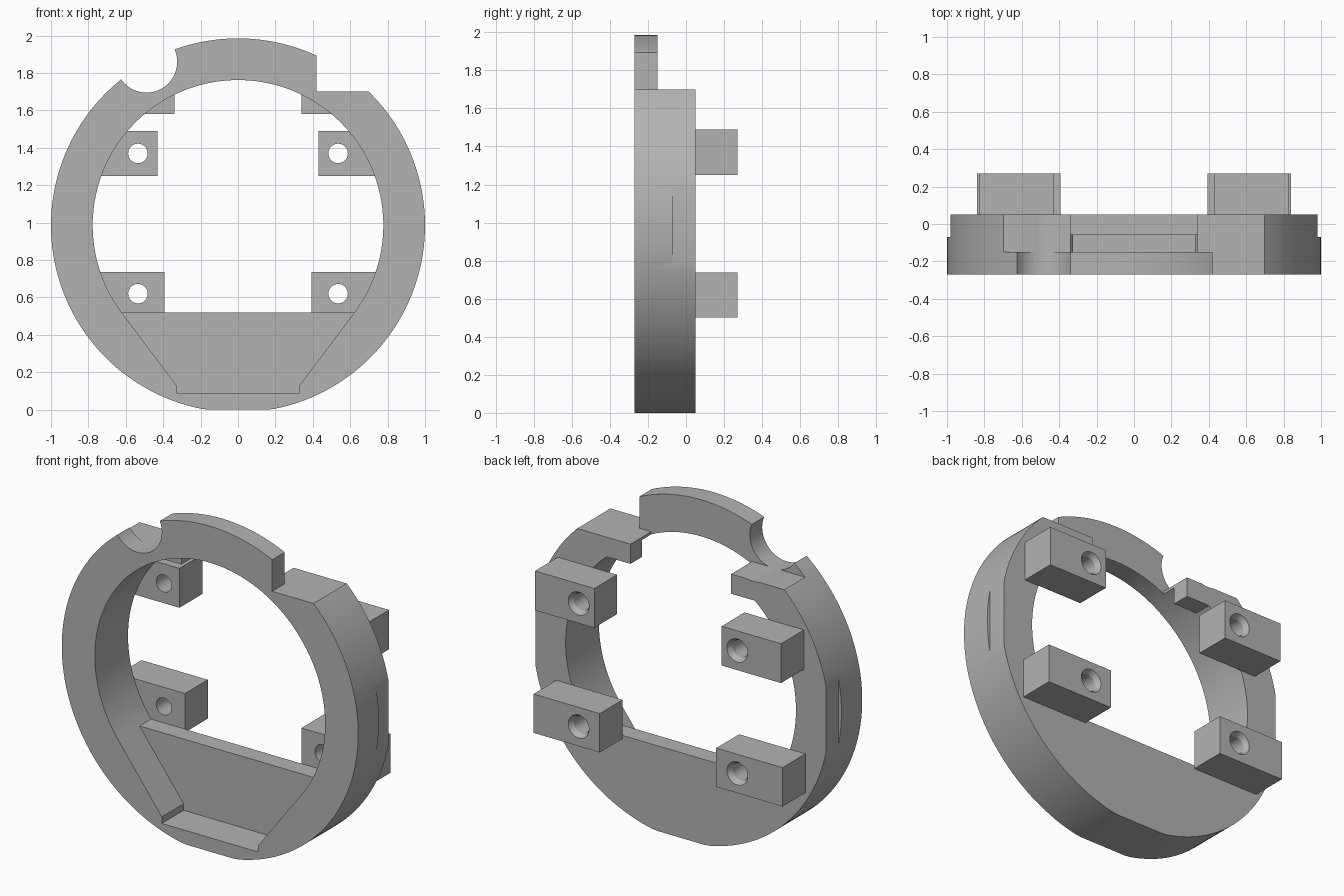
import bpy, bmesh
from math import sin, cos, asin, pi, radians

if "Cube" in bpy.data.objects:
    bpy.data.objects.remove(bpy.data.objects["Cube"], do_unlink=True)

grey = bpy.data.materials.new("neutral grey")
grey.use_nodes = True
grey.diffuse_color = (0.45, 0.45, 0.45, 1)
grey.node_tree.nodes["Principled BSDF"].inputs["Base Color"].default_value = grey.diffuse_color

CENTRE = 0.985                       # height of the ring axis
INNER = 0.777                        # bore radius
FRONT, BACK, PLATE, LIP = -0.27, 0.05, -0.06, -0.15


def arc(r, a0, a1, n, x=0, z=CENTRE):
    """Points (x, z) along an arc, both ends included."""
    steps = [a0 + (a1 - a0) * i / n for i in range(n + 1)]
    return [(x + r * cos(a), z + r * sin(a)) for a in steps]


def circle(r, x, z, n):
    return arc(r, 0, 2 * pi, n, x, z)[:-1]


def rect(x0, x1, z0, z1):
    return [(x0, z0), (x1, z0), (x1, z1), (x0, z1)]


def prism(name, profile, y0, y1, end_profile=None):
    """Solid between a front profile at y0 and a back profile at y1."""
    bm = bmesh.new()
    a = [bm.verts.new((x, y0, z)) for x, z in profile]
    b = [bm.verts.new((x, y1, z)) for x, z in end_profile or profile]
    bm.faces.new(a)
    bm.faces.new(b[::-1])
    for i in range(len(a)):
        j = (i + 1) % len(a)
        bm.faces.new((a[i], b[i], b[j], a[j]))
    bmesh.ops.recalc_face_normals(bm, faces=bm.faces)
    mesh = bpy.data.meshes.new(name)
    bm.to_mesh(mesh)
    bm.free()
    mesh.materials.append(grey)
    ob = bpy.data.objects.new(name, mesh)
    bpy.context.collection.objects.link(ob)
    return ob


def activate(ob):
    bpy.ops.object.select_all(action='DESELECT')
    ob.select_set(True)
    bpy.context.view_layer.objects.active = ob


def cut(ob, *shape):
    """Subtract a prism from ob, then discard the cutter."""
    tool = prism("cutter", *shape)
    tool.hide_render = True
    mod = ob.modifiers.new("cut", 'BOOLEAN')
    mod.operation, mod.solver, mod.object = 'DIFFERENCE', 'EXACT', tool
    activate(ob)
    bpy.ops.object.modifier_apply(modifier=mod.name)
    bpy.data.objects.remove(tool, do_unlink=True)


def smooth(ob):
    activate(ob)
    bpy.ops.object.shade_smooth_by_angle(angle=radians(25))


# Ring body: a disc with a flat foot
ring = prism("ring_body", [(x, max(z, 0)) for x, z in circle(1, 0, CENTRE, 160)], FRONT, BACK)

# Bore: the front runs down into a tapered pocket, the back leaves a plate and two tabs
low = asin((0.52 - CENTRE) / INNER)
high = asin((1.58 - CENTRE) / INNER)
right = arc(INNER, low, high, 36)
left = [(-x, z) for x, z in reversed(right)]
crown = arc(INNER, high, pi - high, 36)[1:-1]
pocket = [(-0.325, 0.125), (-0.325, 0.085), (0.325, 0.085), (0.325, 0.125)]
tabs = [(0.34, 1.58), (0.34, 1.72), (-0.34, 1.72), (-0.34, 1.58)]
cut(ring, right + crown + left + pocket, -0.4, PLATE)
cut(ring, right + tabs + left, LIP, 0.4)

# Top: thin front arc, open step at one side, round scallop at the other
cut(ring, rect(-1.2, 1.2, 1.70, 2.2), LIP, 0.4)
cut(ring, rect(0.42, 1.2, 1.70, 2.2), -0.4, 0.4)
cut(ring, circle(0.165, -0.49, 1.86, 64), -0.4, 0.4)

# Shallow flats on both sides
for side in (-1, 1):
    cut(ring, rect(*sorted((side * 0.98, side * 1.2)), 0.5, 1.5), -0.07, 0.4)
smooth(ring)

# Four rear mounting blocks with countersunk screw holes
for level, x0, x1, z0, z1, hole in (("upper", 0.43, 0.83, 1.25, 1.49, 1.37),
                                    ("lower", 0.393, 0.84, 0.50, 0.737, 0.62)):
    for name, side in (("left", 1), ("right", -1)):
        block = prism(f"{level}_{name}_mount", rect(*sorted((side * x0, side * x1)), z0, z1), BACK, 0.27)
        cx = side * 0.535
        cut(block, circle(0.052, cx, hole, 40), 0, 0.4)
        cut(block, circle(0.052, cx, hole, 40), 0.24, 0.27 + 0.03, circle(0.088, cx, hole, 40))
        smooth(block)
